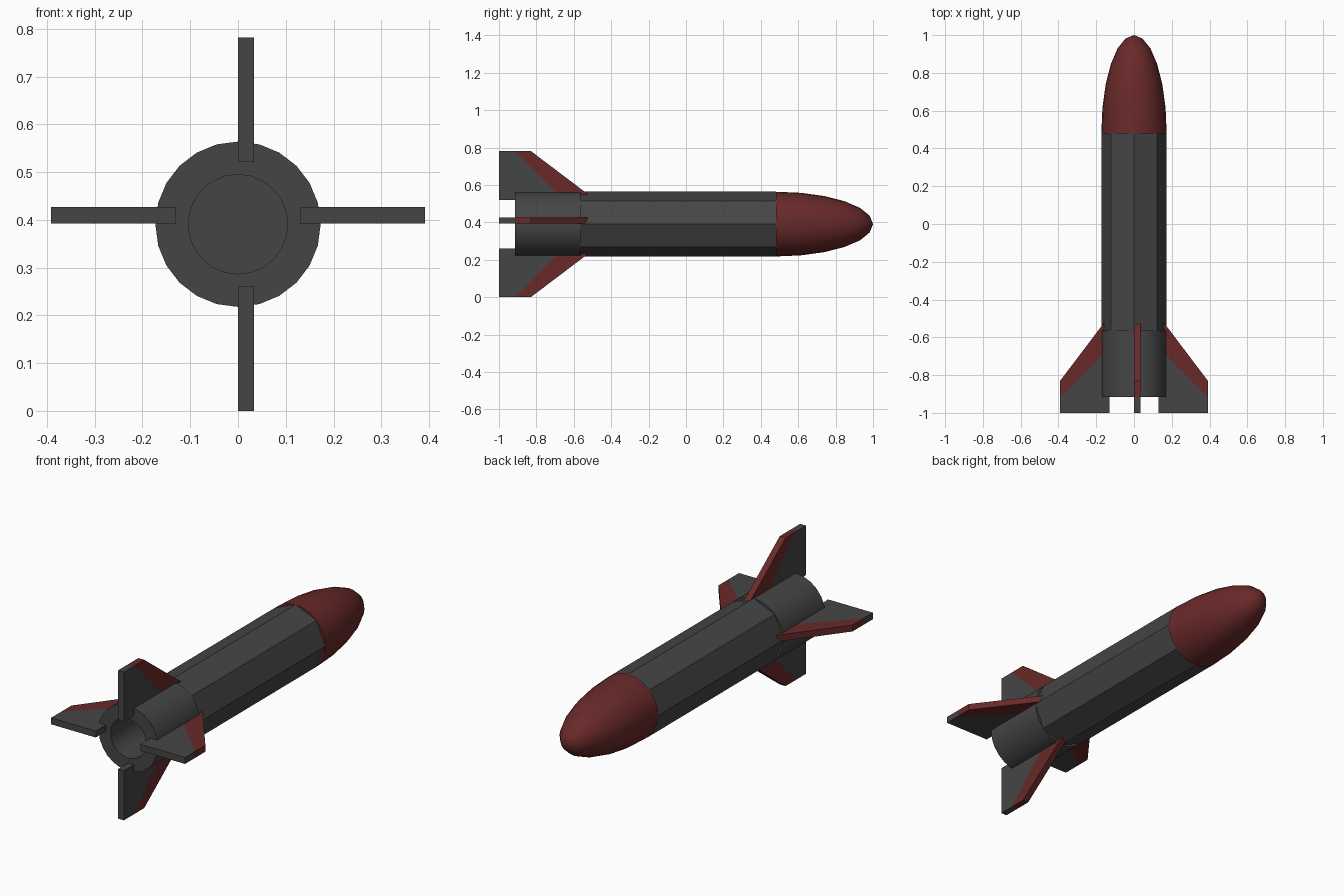
import bpy, bmesh
from math import sin, cos, pi, radians

if "Cube" in bpy.data.objects:
    bpy.data.objects.remove(bpy.data.objects["Cube"])

ZC = 0.391   # height of the rocket axis
R = 0.173    # hull radius


def material(name, rgb):
    m = bpy.data.materials.new(name)
    m.diffuse_color = (*rgb, 1)
    m.use_nodes = True
    m.node_tree.nodes["Principled BSDF"].inputs["Base Color"].default_value = m.diffuse_color
    return m


GREY = material("dark_grey", (0.06, 0.06, 0.06))
RED = material("dark_red", (0.14, 0.022, 0.022))


def finish(bm, name, mats, smooth=False):
    bmesh.ops.remove_doubles(bm, verts=bm.verts, dist=1e-5)
    bmesh.ops.recalc_face_normals(bm, faces=bm.faces)
    me = bpy.data.meshes.new(name)
    bm.to_mesh(me)
    bm.free()
    for m in mats:
        me.materials.append(m)
    ob = bpy.data.objects.new(name, me)
    bpy.context.collection.objects.link(ob)
    ob.location.z = ZC
    if smooth:
        bpy.ops.object.select_all(action='DESELECT')
        ob.select_set(True)
        bpy.context.view_layer.objects.active = ob
        bpy.ops.object.shade_smooth_by_angle(angle=radians(30))
    return ob


def lathe(name, profile, sides, mat, smooth):
    """Spin (y, radius) points around the rocket's long axis."""
    bm = bmesh.new()
    vs = [bm.verts.new((r, y, 0)) for y, r in profile]
    es = [bm.edges.new(p) for p in zip(vs, vs[1:])]
    bmesh.ops.spin(bm, geom=vs + es, cent=(0, 0, 0), axis=(0, 1, 0),
                   angle=2 * pi, steps=sides, use_merge=True)
    return finish(bm, name, [mat], smooth)


# Nose cone: half ellipsoid with a flat base
N = 6
dome = [(0.48 + 0.52 * sin(i * pi / 2 / N), R * cos(i * pi / 2 / N)) for i in range(N)]
lathe("nose_cone", [(0.48, 0)] + dome + [(1.0, 0)], 24, RED, True)

# Octagonal body
lathe("body", [(-0.57, 0), (-0.57, R), (0.48, R), (0.48, 0)], 8, GREY, False)

# Round tail with a hollow exhaust
lathe("tail", [(-0.565, 0), (-0.565, R), (-0.915, R), (-0.915, 0.104),
               (-0.575, 0.104), (-0.575, 0)], 24, GREY, True)

# Fins: (y, radius) outlines, grey plate plus red leading strip
PLATE = [(-1, 0.13), (-1, 0.391), (-0.915, 0.391), (-0.655, 0.13)]
STRIP = [(-0.655, 0.13), (-0.915, 0.391), (-0.83, 0.391), (-0.485, 0.13)]
T = 0.034


def fin(name, place):
    bm = bmesh.new()
    for index, outline in enumerate((PLATE, STRIP)):
        a, b = ([bm.verts.new(place(y, r, t)) for y, r in outline] for t in (0, T))
        faces = [bm.faces.new(a), bm.faces.new(b)]
        shared = 3 if index == 0 else None
        for i in range(4):
            j = (i + 1) % 4
            # skip the seam where plate and strip meet
            if (index, i) in ((0, 2), (1, 0)):
                continue
            faces.append(bm.faces.new((a[i], a[j], b[j], b[i])))
        for f in faces:
            f.material_index = index
    finish(bm, name, [GREY, RED])


fin("top_fin", lambda y, r, t: (t, y, r))
fin("bottom_fin", lambda y, r, t: (t, y, -r))
fin("right_fin", lambda y, r, t: (r, y, t + 0.002))
fin("left_fin", lambda y, r, t: (-r, y, t + 0.002))
